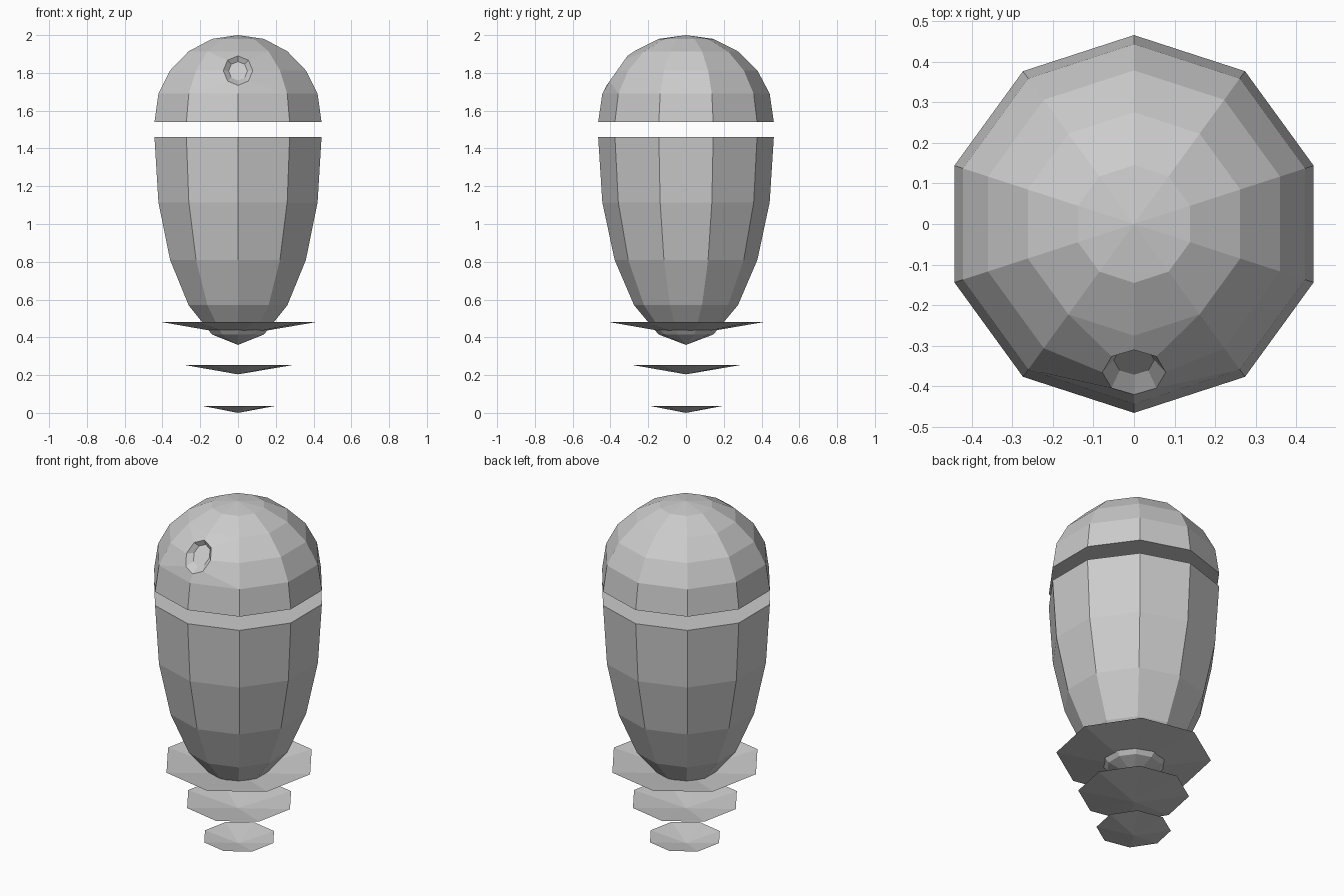
import bpy, bmesh
from math import sin, cos, pi, radians

if "Cube" in bpy.data.objects:
    bpy.data.objects.remove(bpy.data.objects["Cube"])

SIDES = 10


def finish(bm, name):
    bmesh.ops.recalc_face_normals(bm, faces=bm.faces)
    mesh = bpy.data.meshes.new(name)
    bm.to_mesh(mesh)
    bm.free()
    obj = bpy.data.objects.new(name, mesh)
    bpy.context.collection.objects.link(obj)
    return obj


def bowl(profile, tip_z):
    """Capped ten-sided shell: rings from the flat rim to a pointed tip."""
    bm = bmesh.new()
    rings = []
    for r, z in profile:
        angles = [-pi / 2 + 2 * pi * k / SIDES for k in range(SIDES)]
        rings.append([bm.verts.new((r * cos(a), r * sin(a), z)) for a in angles])
    tip = bm.verts.new((0, 0, tip_z))
    bm.faces.new(rings[0])
    for lo, hi in zip(rings, rings[1:]):
        for k in range(SIDES):
            n = (k + 1) % SIDES
            bm.faces.new((lo[k], lo[n], hi[n], hi[k]))
    for k in range(SIDES):
        bm.faces.new((rings[-1][k], rings[-1][(k + 1) % SIDES], tip))
    return bm, rings


# Lower body
bm, _ = bowl([(0.465, 1.46), (0.443, 1.115), (0.378, 0.81), (0.275, 0.57), (0.145, 0.415)], 0.36)
finish(bm, "lower_body")

# Domed head with an octagonal recessed eye replacing one front vertex
bm, rings = bowl([(0.465, 1.54), (0.443, 1.69), (0.378, 1.813), (0.275, 1.914), (0.145, 1.98)], 2.0)
a, b, c = rings[1:4]
around = [b[1], c[1], c[0], c[-1], b[-1], a[-1], a[0], a[1]]
bmesh.ops.delete(bm, geom=[b[0]], context='VERTS')


def eye_loop(y, z, rx, ry, rz):
    return [bm.verts.new((rx * cos(i * pi / 4), y + ry * sin(i * pi / 4), z + rz * sin(i * pi / 4)))
            for i in range(8)]


rim = eye_loop(-0.365, 1.812, 0.078, 0.055, 0.078)
floor = eye_loop(-0.335, 1.81, 0.05, 0.036, 0.05)
for outer, inner in ((around, rim), (rim, floor)):
    for i in range(8):
        j = (i + 1) % 8
        bm.faces.new((outer[i], outer[j], inner[j], inner[i]))
bm.faces.new(floor)
finish(bm, "domed_head")

# Three shallow open cones hovering below the body
for name, r, z, depth in (("upper_thrust_ring", 0.412, 0.48, 0.07),
                          ("middle_thrust_ring", 0.295, 0.254, 0.05),
                          ("lower_thrust_ring", 0.198, 0.037, 0.037)):
    bm = bmesh.new()
    tip = bm.verts.new((0, 0, z - depth))
    edge = [bm.verts.new((0.005 + r * cos(radians(11 + 45 * k)),
                          0.003 + r * sin(radians(11 + 45 * k)), z)) for k in range(8)]
    for k in range(8):
        bm.faces.new((edge[(k + 1) % 8], edge[k], tip))
    finish(bm, name)
